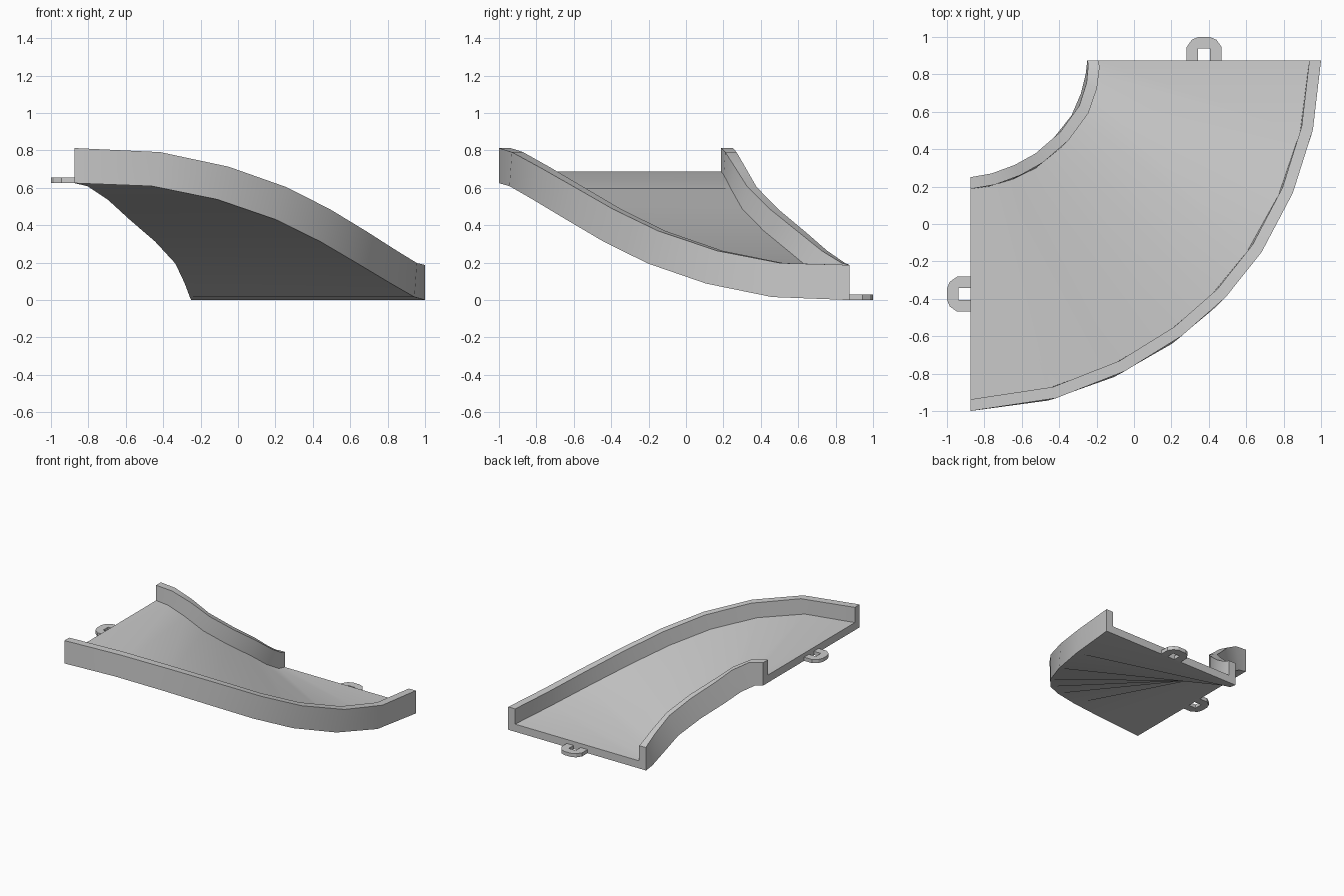
import bpy, bmesh
from math import sin, cos, radians
from mathutils import Vector

if "Cube" in bpy.data.objects:
    bpy.data.objects.remove(bpy.data.objects["Cube"])

CX, CY = -0.875, 0.875      # centre of the quarter turn


def finish(bm, name):
    bmesh.ops.recalc_face_normals(bm, faces=bm.faces)
    me = bpy.data.meshes.new(name)
    bm.to_mesh(me)
    bm.free()
    ob = bpy.data.objects.new(name, me)
    bpy.context.collection.objects.link(ob)
    return ob


# Curved sloping track: U-shaped section swept through nine rings
W, WI, H, T = 0.625, 0.5625, 0.1875, 0.0625
profile = [(-W, 0), (W, 0), (W, H), (WI, H), (WI, T), (-WI, T), (-WI, H), (-W, H)]
# per ring: mid radius, extra yaw (deg), height, forward tilt
half = [(1.25, 0, 0.625, 0), (1.242, 4.8, 0.609, 0.25),
        (1.236, 5.6, 0.537, 0.36), (1.236, 5, 0.43, 0.37), (1.236, 0, 0.3125, 0.38)]
stations = half + [(r, -d, 0.625 - z, t) for r, d, z, t in reversed(half[:-1])]

bm = bmesh.new()
rings = []
for i, (r, d, z, tilt) in enumerate(stations):
    a = radians(11.25 * i)
    b = a + radians(d)
    mid = Vector((CX + r * sin(a), CY - r * cos(a), z))
    across = Vector((sin(b), -cos(b), 0))
    up = Vector((cos(b) * sin(tilt), sin(b) * sin(tilt), cos(tilt)))
    rings.append([bm.verts.new(mid + across * u + up * v) for u, v in profile])
for p, q in zip(rings, rings[1:]):
    for k in range(8):
        n = (k + 1) % 8
        bm.faces.new((p[k], p[n], q[n], q[k]))
bm.faces.new(rings[0])
bm.faces.new(rings[-1])
track = finish(bm, "curved_track")
bpy.context.view_layer.objects.active = track
track.select_set(True)
bpy.ops.object.shade_smooth_by_angle(angle=radians(35))


# Connector loops: flat U-shaped tabs at both ends
def connector(name, z, swap):
    side = [(0.032, 0), (0.032, 0.063), (0.094, 0), (0.094, 0.07), (0.066, 0.11), (0.03, 0.125)]
    outer = [(-u, v) for u, v in side[2:]] + [(u, v) for u, v in reversed(side[2:])]
    inner = [(0.032, 0), (0.032, 0.063), (-0.032, 0.063), (-0.032, 0)]
    bm = bmesh.new()
    verts = []
    for u, v in outer + inner:
        x, y = 0.375 + u, CY + v
        verts.append(bm.verts.new((-y, -x, z) if swap else (x, y, z)))
    face = bm.faces.new(verts)
    ext = bmesh.ops.extrude_face_region(bm, geom=[face], use_keep_orig=True)
    top = [g for g in ext["geom"] if isinstance(g, bmesh.types.BMVert)]
    bmesh.ops.translate(bm, verts=top, vec=(0, 0, 0.03))
    finish(bm, name)


connector("lower_connector", 0.0, False)
connector("upper_connector", 0.625, True)
